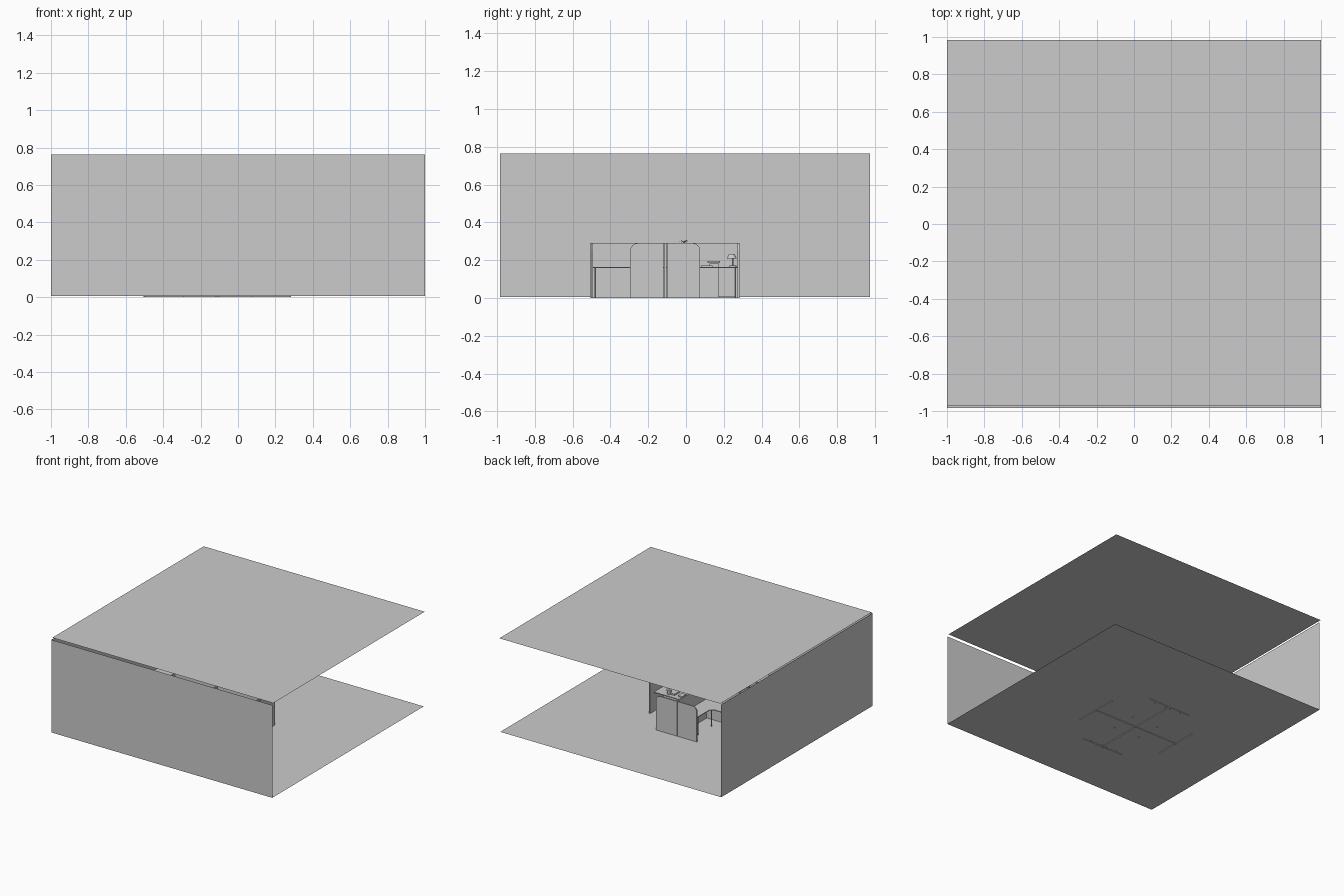
import bpy, math, random
from mathutils import Vector, Matrix

if "Cube" in bpy.data.objects:
    bpy.data.objects.remove(bpy.data.objects["Cube"])

random.seed(3)
C = Vector((-0.11, -0.11, 0))      # centre of the workstation cluster
R, H, T = 0.388, 0.29, 0.012       # arm length, partition height, thickness
DESK = 0.165
QUADS = [("front_left", -1, -1), ("front_right", 1, -1), ("back_left", -1, 1), ("back_right", 1, 1)]


def mesh_obj(name, verts, faces):
    me = bpy.data.meshes.new(name)
    me.from_pydata([tuple(v) for v in verts], [], faces)
    ob = bpy.data.objects.new(name, me)
    bpy.context.collection.objects.link(ob)
    return ob


def prism(name, profile, place, a, b):
    """Extrude a 2D profile between a and b; place maps (p, q, depth) to a point."""
    n = len(profile)
    verts = [place(p, q, a) for p, q in profile] + [place(p, q, b) for p, q in profile]
    faces = [tuple(range(n))[::-1], tuple(range(n, 2 * n))]
    faces += [(i, (i + 1) % n, n + (i + 1) % n, n + i) for i in range(n)]
    ob = mesh_obj(name, verts, faces)
    bpy.context.view_layer.objects.active = ob
    bpy.ops.object.mode_set(mode='EDIT')
    bpy.ops.mesh.select_all(action='SELECT')
    bpy.ops.mesh.normals_make_consistent(inside=False)
    bpy.ops.object.mode_set(mode='OBJECT')
    return ob


def box(name, x0, x1, y0, y1, z0, z1):
    x0, x1 = sorted((x0, x1))
    y0, y1 = sorted((y0, y1))
    rect = [(x0, y0), (x1, y0), (x1, y1), (x0, y1)]
    return prism(name, rect, lambda p, q, d: (p, q, d), z0, z1)


def rod(name, a, b, r1, r2=None, n=12):
    a, b = Vector(a), Vector(b)
    bpy.ops.mesh.primitive_cone_add(vertices=n, radius1=r1, radius2=r1 if r2 is None else r2,
                                    depth=(b - a).length, location=(a + b) / 2,
                                    rotation=(b - a).to_track_quat('Z', 'Y').to_euler())
    ob = bpy.context.object
    ob.name = name
    bpy.ops.object.shade_smooth_by_angle(angle=math.radians(40))
    return ob


# Room shell: floor, ceiling, front wall and left wall as single sheets
Q = [(0, 1, 2, 3)]
F, L, TOP = 0.006, 0.985, 0.776
mesh_obj("floor", [(-1, -L, F), (1, -L, F), (1, 0.973, F), (-1, 0.973, F)], Q)
mesh_obj("ceiling", [(-1, -0.972, TOP), (1, -0.972, TOP), (1, L, TOP), (-1, L, TOP)], Q[::-1])
mesh_obj("front_wall", [(-1, -L, F), (1, -L, F), (1, -L, 0.764), (-1, -L, 0.764)], Q)
mesh_obj("left_wall", [(-1, -L, F), (-1, 0.973, F), (-1, 0.973, 0.764), (-1, -L, 0.764)], Q)

# Cross-shaped partitions with rounded wings and posts at every arm end
h = T / 2
box("centre_post", C.x - h, C.x + h, C.y - h, C.y + h, 0, H)
arc = [(0.145 + 0.04 * math.sin(t), H - 0.04 + 0.04 * math.cos(t))
       for t in [i * math.pi / 12 for i in range(7)]]
wing = [(0.009, 0.001), (0.009, H)] + arc + [(0.185, 0.001)]
for k in range(4):
    M = Matrix.Translation(C) @ Matrix.Rotation(k * math.pi / 2, 4, 'Z')
    arm = [(h, 0.001), (R - h, 0.001), (R - h, H), (h, H)]
    prism("partition_arm", arm, lambda p, q, d: M @ Vector((p, d, q)), -h * 0.8, h * 0.8)
    post = [(R - h, 0), (R + h, 0), (R + h, H), (R - h, H)]
    prism("end_post", post, lambda p, q, d: M @ Vector((p, d, q)), -h, h)
    for s in (-1, 1):
        prism("partition_wing", wing, lambda p, q, d: M @ Vector((d, s * p, q)), R - h * 0.8, R + h * 0.8)

# L-shaped desks, inner corner legs and drawer pedestals
e, d = R - h, 0.135
plan = [(h, h), (e, h), (e, d), (d + 0.025, d), (d, d + 0.025), (d, e), (h, e)]
for label, sx, sy in QUADS:
    def at(p, q, z=0):
        return Vector((C.x + sx * p, C.y + sy * q, z))
    prism("desk_top_" + label, plan, at, DESK - 0.006, DESK)
    rod("desk_leg_" + label, at(0.117, 0.105, 0), at(0.117, 0.105, DESK - 0.006), 0.005)
    for p, q in ((0.018, e - 0.012), (0.122, e - 0.012)):
        rod("end_leg_" + label, at(p, q, 0), at(p, q, DESK - 0.006), 0.004)
    if sy > 0:
        a, b = at(0.012, 0.28), at(0.122, 0.366)
        box("pedestal_" + label, a.x, b.x, a.y, b.y, F, DESK - 0.006)
        for i in range(3):
            z = 0.012 + i * 0.049
            f0, f1 = at(0.122, 0.284), at(0.125, 0.362)
            box("drawer_front_" + label, f0.x, f1.x, f0.y, f1.y, z, z + 0.044)

# Desk items in the back right workstation
def item(p, q, z=0):
    return Vector((C.x + p, C.y + q, DESK + z))


def item_box(name, p0, p1, q0, q1, z0, z1):
    a, b = item(p0, q0), item(p1, q1)
    box(name, a.x, b.x, a.y, b.y, DESK + z0, DESK + z1)


item_box("keyboard", 0.09, 0.125, 0.19, 0.25, 0, 0.006)
item_box("phone_base", 0.04, 0.09, 0.235, 0.285, 0, 0.018)
item_box("phone_handset", 0.045, 0.06, 0.225, 0.29, 0.02, 0.03)
item_box("paper_tray", 0.22, 0.29, 0.03, 0.10, 0, 0.012)
item_box("book", 0.15, 0.19, 0.05, 0.10, 0, 0.01)

# Desk lamp
rod("lamp_base", item(0.05, 0.358), item(0.05, 0.358, 0.008), 0.018)
rod("lamp_stem", item(0.05, 0.358, 0.008), item(0.05, 0.358, 0.055), 0.004)
rod("lamp_shade", item(0.05, 0.352, 0.045), item(0.05, 0.352, 0.068), 0.026, 0.014, 16)

# Potted plant whose leaves rise just above the partitions
rod("plant_pot", item(0.27, 0.1), item(0.27, 0.1, 0.04), 0.014, 0.02)
rod("plant_stem", item(0.27, 0.1, 0.04), item(0.27, 0.1, 0.13), 0.002, n=6)
for i in range(9):
    ang = i * math.tau / 9
    tilt = random.uniform(0.2, 1.0)
    out = Vector((math.cos(ang), math.sin(ang), tilt)).normalized()
    side = Vector((-math.sin(ang), math.cos(ang), 0)) * 0.004
    base = item(0.27, 0.1, 0.127)
    mid, tip = base + out * 0.016, base + out * 0.03
    mesh_obj("plant_leaf", [base, mid + side, tip, mid - side], Q)
